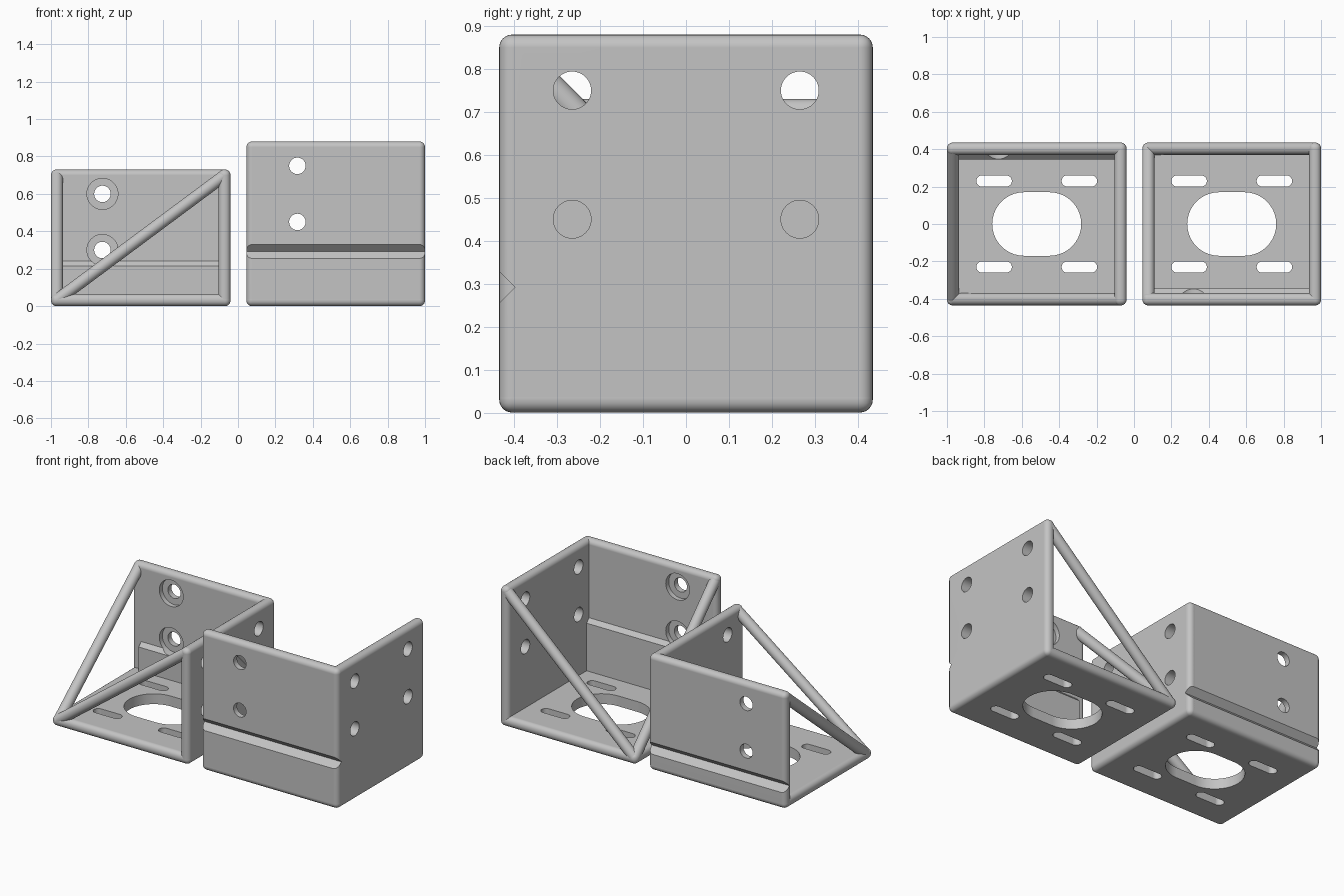
import bpy, bmesh, math
from mathutils import Vector

cube = bpy.data.objects.get("Cube")
if cube:
    bpy.data.objects.remove(cube, do_unlink=True)

T = 0.065        # plate thickness
R = T / 2        # strut radius
D = 0.435        # half depth

grey = bpy.data.materials.new("plain grey")
grey.use_nodes = True
grey.diffuse_color = (0.55, 0.55, 0.55, 1)
grey.node_tree.nodes["Principled BSDF"].inputs["Base Color"].default_value = (0.55, 0.55, 0.55, 1)


def make(name, bm):
    bmesh.ops.recalc_face_normals(bm, faces=bm.faces)
    mesh = bpy.data.meshes.new(name)
    bm.to_mesh(mesh)
    bm.free()
    mesh.materials.append(grey)
    obj = bpy.data.objects.new(name, mesh)
    bpy.context.collection.objects.link(obj)
    return obj


def plate(name, lo, hi):
    """Box between two corners with fully rounded edges."""
    bm = bmesh.new()
    bmesh.ops.create_cube(bm, size=1)
    for v in bm.verts:
        v.co = Vector([(a + b) / 2 + c * abs(b - a) for a, b, c in zip(lo, hi, v.co)])
    bmesh.ops.bevel(bm, geom=bm.edges[:], offset=0.03, segments=6, profile=0.5, affect='EDGES')
    return make(name, bm)


def prism(name, points, axis, start, end):
    """Extrude a 2D outline along one axis."""
    bm = bmesh.new()
    rings = []
    for d in (start, end):
        ring = []
        for p, q in points:
            co = [p, q]
            co.insert(axis, d)
            ring.append(bm.verts.new(co))
        rings.append(ring)
        bm.faces.new(ring)
    n = len(points)
    for i in range(n):
        j = (i + 1) % n
        bm.faces.new((rings[0][i], rings[0][j], rings[1][j], rings[1][i]))
    return make(name, bm)


def slot(cx, cy, half, r, n=20):
    """Outline with round ends; half = 0 gives a circle."""
    pts = []
    for side in (1, -1):
        for i in range(n + (half > 0)):
            a = math.pi * (i / n - 0.5)
            pts.append((cx + side * (half + r * math.cos(a)), cy + side * r * math.sin(a)))
    return pts


def cut(targets, cutter):
    cutter.hide_render = True
    for obj in targets:
        mod = obj.modifiers.new("cut", 'BOOLEAN')
        mod.operation = 'DIFFERENCE'
        mod.solver = 'EXACT'
        mod.object = cutter
        bpy.context.view_layer.objects.active = obj
        bpy.ops.object.modifier_apply(modifier=mod.name)
    bpy.data.objects.remove(cutter, do_unlink=True)


def strut(name, a, b):
    """Round bar with ball ends."""
    a, b = Vector(a), Vector(b)
    bm = bmesh.new()
    bmesh.ops.create_cone(bm, segments=32, radius1=R, radius2=R, depth=(b - a).length, cap_ends=True)
    bmesh.ops.rotate(bm, verts=bm.verts, matrix=(b - a).to_track_quat('Z', 'Y').to_matrix())
    bmesh.ops.translate(bm, verts=bm.verts, vec=(a + b) / 2)
    for p in (a, b):
        ball = bmesh.ops.create_uvsphere(bm, u_segments=32, v_segments=16, radius=R)
        bmesh.ops.translate(bm, verts=ball["verts"], vec=p)
    return make(name, bm)


def bracket(label, x0, x1, s, top):
    """Corner bracket: wall on the y = s side, panel on the +x side."""
    mid = (x0 + x1) / 2
    base = plate(label + "_base", (x0, -D, 0), (x1, D, T))
    wall = plate(label + "_grooved_wall", (x0, s * D, 0), (x1, s * (D - T), top))
    panel = plate(label + "_side_panel", (x1 - T, -D, 0), (x1, D, top))

    # Thickened strip behind the groove, with a chamfered top
    step = top - 0.515
    ridge = prism(label + "_ridge", [(s * 0.385, 0.03), (s * 0.345, 0.03), (s * 0.345, step),
                  (s * 0.37, step + 0.025), (s * 0.385, step + 0.025)], 0, x0 + T, x1 - 0.05)

    # V groove across the outside
    zg = top - 0.588
    cut([wall, panel], prism("groove_cutter", [(s * (D - 0.037), zg), (s * (D + 0.01), zg - 0.047),
        (s * (D + 0.01), zg + 0.047)], 0, x0 - 0.1, x1 + 0.1))

    # Screw holes, counterbored on the inner side of the wall
    for z in (top - 0.13, top - 0.43):
        cut([wall, ridge], prism("hole_cutter", slot(mid - 0.205, z, 0, 0.044), 1, s * 0.3, s * 0.5))
        cut([wall, ridge], prism("bore_cutter", slot(mid - 0.205, z, 0, 0.083), 1, s * 0.3, s * 0.4))
        for y in (-0.265, 0.265):
            cut([panel], prism("hole_cutter", slot(y, z, 0, 0.044), 0, x1 - 0.2, x1 + 0.1))

    # Base opening and four mounting slots
    cut([base], prism("opening_cutter", slot(mid, 0, 0.068, 0.17), 2, -0.1, 0.2))
    for dx in (-0.228, 0.228):
        for y in (-0.23, 0.23):
            cut([base], prism("slot_cutter", slot(mid + dx, y, 0.065, 0.03), 2, -0.1, 0.2))

    # Diagonal bars meeting at the free corner of the base
    e = D - R
    foot = (x0 + R, -s * e, R)
    bars = [strut(label + "_wall_strut", (x0 + R, s * e, top - R), foot),
            strut(label + "_panel_strut", (x1 - R, -s * e, top - R), foot)]
    return [base, wall, panel, ridge] + bars


parts = bracket("right_bracket", -1.0, -0.04, 1, 0.73)
parts += bracket("left_bracket", 0.045, 1.0, -1, 0.88)

# Smooth rounded edges, flat broad faces
bpy.ops.object.select_all(action='DESELECT')
for obj in parts:
    obj.select_set(True)
bpy.context.view_layer.objects.active = parts[0]
bpy.ops.object.shade_smooth_by_angle(angle=math.radians(30))
for obj in parts:
    mod = obj.modifiers.new("even_shading", 'WEIGHTED_NORMAL')
    mod.keep_sharp = True
